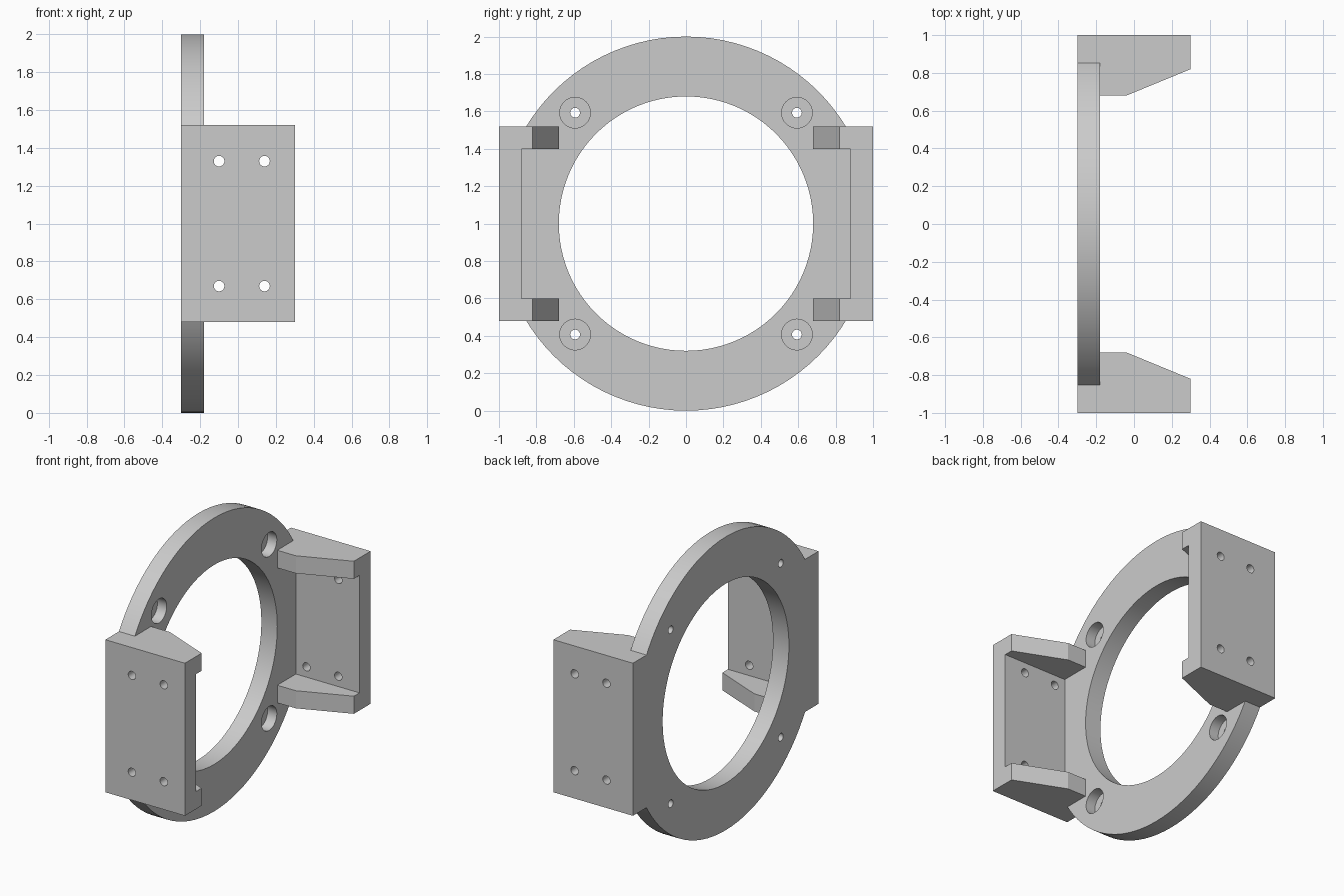
import bpy, bmesh, math
from mathutils import Vector, Matrix

cube = bpy.data.objects.get("Cube")
if cube:
    bpy.data.objects.remove(cube, do_unlink=True)

steel = bpy.data.materials.new("plain_grey")
steel.use_nodes = True
GREY = (0.6, 0.6, 0.6, 1)
steel.diffuse_color = GREY
steel.node_tree.nodes["Principled BSDF"].inputs["Base Color"].default_value = GREY

BACK, FACE, FRONT = -0.30, -0.18, 0.30   # ring back, ring face, bracket edge
HALF_H = 0.52                            # half height of the brackets
MID = 1.0                                # height of the ring axis


def prism(name, points, offset):
    """Extrude a closed outline along an offset vector."""
    bm = bmesh.new()
    face = bm.faces.new([bm.verts.new(p) for p in points])
    grown = bmesh.ops.extrude_face_region(bm, geom=[face])["geom"]
    verts = [v for v in grown if isinstance(v, bmesh.types.BMVert)]
    bmesh.ops.translate(bm, verts=verts, vec=Vector(offset))
    bmesh.ops.recalc_face_normals(bm, faces=bm.faces)
    mesh = bpy.data.meshes.new(name)
    bm.to_mesh(mesh)
    bm.free()
    mesh.materials.append(steel)
    obj = bpy.data.objects.new(name, mesh)
    bpy.context.collection.objects.link(obj)
    return obj


def disc_x(name, r, x0, x1, y=0, z=MID, n=96):
    """Cylinder lying along x."""
    ang = [2 * math.pi * i / n for i in range(n)]
    return prism(name, [(x0, y + r * math.cos(a), z + r * math.sin(a)) for a in ang],
                 (x1 - x0, 0, 0))


def disc_y(name, r, x, z, y0, y1, n=32):
    """Cylinder lying along y."""
    ang = [2 * math.pi * i / n for i in range(n)]
    return prism(name, [(x + r * math.cos(a), y0, z + r * math.sin(a)) for a in ang],
                 (0, y1 - y0, 0))


def combine(target, tool, operation):
    """Apply a boolean and drop the tool."""
    tool.hide_render = True
    mod = target.modifiers.new("combine", "BOOLEAN")
    mod.operation, mod.solver, mod.object = operation, "EXACT", tool
    bpy.context.view_layer.objects.active = target
    bpy.ops.object.modifier_apply(modifier=mod.name)
    bpy.data.objects.remove(tool, do_unlink=True)


# Flat ring
ring = disc_x("ring_with_brackets", 1.0, BACK, FACE)
combine(ring, disc_x("bore", 0.68, BACK - 0.1, FACE + 0.1), "DIFFERENCE")

# Side brackets: plate with a tapered gusset at top and bottom, rooted in the ring
outline = [(BACK, 1), (FRONT, 1), (FRONT, 0.82), (-0.04, 0.68),
           (-0.24, 0.68), (-0.24, 0.85), (BACK, 0.85)]
for side in (-1, 1):
    bracket = prism("bracket", [(x, side * y, MID - HALF_H) for x, y in outline],
                    (0, 0, 2 * HALF_H))
    pocket = prism("pocket", [(x, side * y, MID - 0.4) for x, y in
                              ((-0.26, 0.5), (0.5, 0.5), (0.5, 0.88), (-0.26, 0.88))],
                   (0, 0, 0.8))
    combine(bracket, pocket, "DIFFERENCE")
    combine(ring, bracket, "UNION")

# Screw holes through the bracket plates
for side in (-1, 1):
    for x in (-0.10, 0.14):
        for dz in (-0.33, 0.33):
            combine(ring, disc_y("plate_hole", 0.028, x, MID + dz,
                                 side * 0.8, side * 1.1), "DIFFERENCE")

# Counterbored holes in the ring
for sy in (-1, 1):
    for sz in (-1, 1):
        y, z = sy * 0.593, MID + sz * 0.593
        combine(ring, disc_x("ring_hole", 0.026, BACK - 0.1, FACE + 0.1, y, z, 32), "DIFFERENCE")
        combine(ring, disc_x("counterbore", 0.082, FACE - 0.07, FACE + 0.1, y, z, 48), "DIFFERENCE")

# Smooth curved walls, keep sharp edges
bpy.ops.object.select_all(action="DESELECT")
ring.select_set(True)
bpy.context.view_layer.objects.active = ring
bpy.ops.object.shade_smooth_by_angle(angle=math.radians(20))
